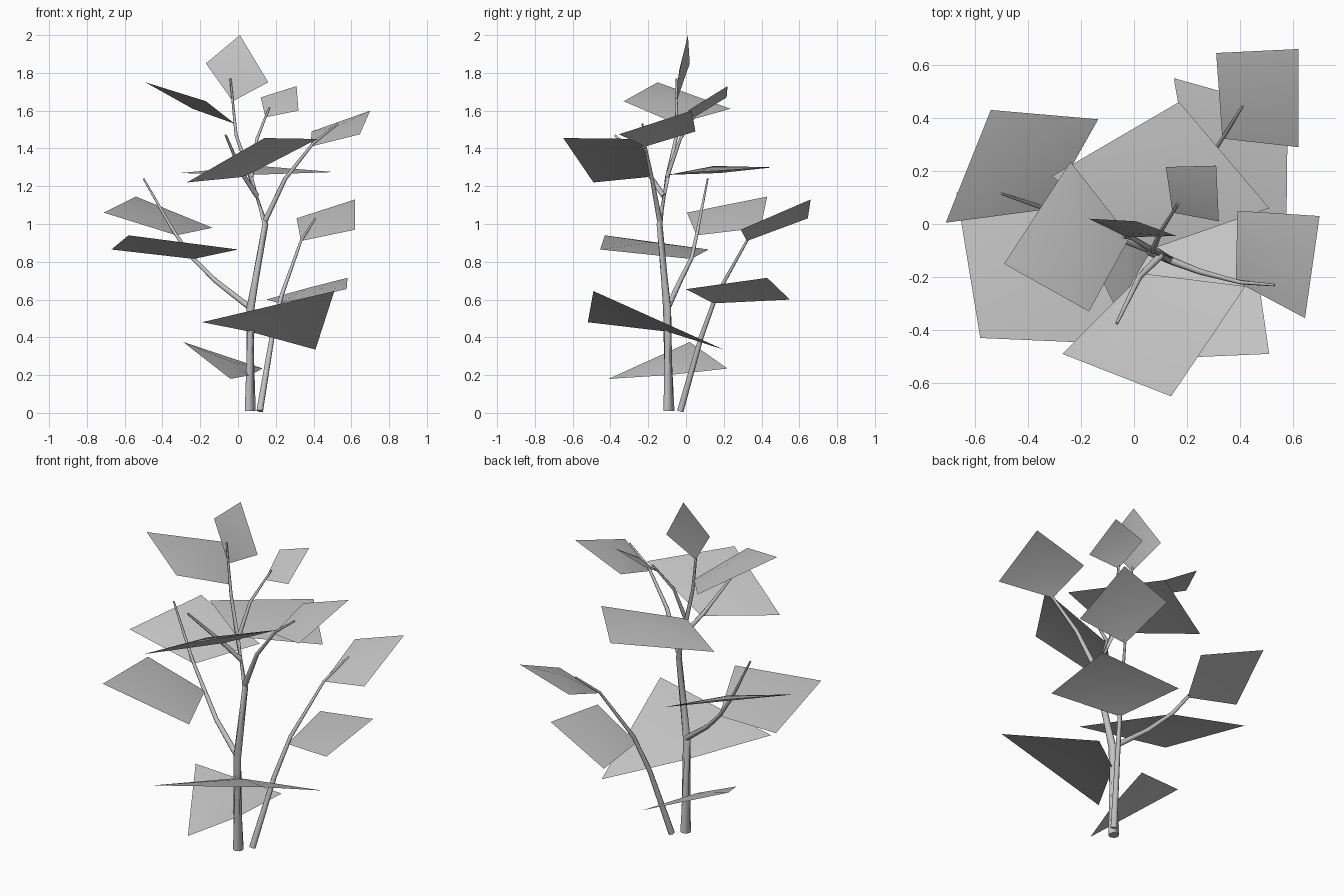
import bpy
import bmesh
from mathutils import Vector

cube = bpy.data.objects.get("Cube")
if cube:
    bpy.data.objects.remove(cube, do_unlink=True)

# One plain grey for the whole plant
grey = bpy.data.materials.new("plain_grey")
grey.use_nodes = True
colour = (0.55, 0.55, 0.55, 1.0)
grey.diffuse_color = colour
grey.node_tree.nodes["Principled BSDF"].inputs["Base Color"].default_value = colour


def add_object(name, bm):
    """Turn a bmesh into a smooth-shaded object."""
    for face in bm.faces:
        face.smooth = True
    mesh = bpy.data.meshes.new(name)
    bm.to_mesh(mesh)
    bm.free()
    mesh.materials.append(grey)
    obj = bpy.data.objects.new(name, mesh)
    bpy.context.collection.objects.link(obj)
    return obj


def branch(name, thick, thin, *path, sides=8):
    """Tapered tube along a path, closed at both ends; returns the path."""
    points = [Vector(p) for p in path]
    bm = bmesh.new()
    rings = []
    length = sum((b - a).length for a, b in zip(points, points[1:]))
    travelled = 0.0
    for i, point in enumerate(points):
        before, after = points[max(i - 1, 0)], points[min(i + 1, len(points) - 1)]
        travelled += (point - before).length
        radius = thick + (thin - thick) * travelled / length
        turn = (after - before).to_track_quat('Z', 'Y')
        ring = bmesh.ops.create_circle(bm, segments=sides, radius=radius)["verts"]
        for vert in ring:
            vert.co = point + turn @ vert.co
        rings.append(ring)
    for low, high in zip(rings, rings[1:]):
        for k in range(sides):
            n = (k + 1) % sides
            bm.faces.new((low[k], low[n], high[n], high[k]))
    caps = [bm.faces.new(rings[0][::-1]), bm.faces.new(rings[-1])]
    bmesh.ops.recalc_face_normals(bm, faces=bm.faces)
    for cap in caps:
        bmesh.ops.split_edges(bm, edges=list(cap.edges))
    add_object(name, bm)
    return points


def point_at(path, height):
    """Point on a branch at the given height."""
    for a, b in zip(path, path[1:]):
        if a.z <= height <= b.z:
            return a.lerp(b, (height - a.z) / (b.z - a.z))
    return path[-1]


def leaf(name, path, at, tip, left, right):
    """Four-cornered leaf, one corner on its branch, gently domed upward."""
    corners = [point_at(path, at), Vector(right), Vector(tip), Vector(left)]
    long_way = corners[2] - corners[0]
    normal = long_way.cross(corners[3] - corners[1]).normalized()
    if normal.z < 0:
        normal.negate()
        corners.reverse()
    middle = sum(corners, Vector()) / len(corners) + normal * long_way.length * 0.055
    bm = bmesh.new()
    rim = [bm.verts.new(c) for c in corners]
    centre = bm.verts.new(middle)
    for a, b in zip(rim, rim[1:] + rim[:1]):
        bm.faces.new((a, b, centre))
    add_object(name, bm)


# Stems and branches, from the ground up
trunk = branch("trunk", 0.029, 0.005,
               (0.065, -0.09, 0.01), (0.065, -0.1, 0.55), (0.145, -0.14, 1.0),
               (0.07, -0.1, 1.24), (-0.01, -0.05, 1.47), (-0.04, -0.05, 1.77))
side_stem = branch("side_stem", 0.018, 0.005,
                   (0.115, -0.03, 0.01), (0.18, 0.08, 0.4), (0.23, 0.16, 0.62),
                   (0.335, 0.325, 0.915), (0.41, 0.445, 1.03))
low_branch = branch("low_branch", 0.016, 0.005,
                    (0.06, -0.095, 0.56), (-0.12, -0.03, 0.7), (-0.24, 0.03, 0.82),
                    (-0.34, 0.06, 0.96), (-0.5, 0.115, 1.24))
outer_branch = branch("outer_branch", 0.015, 0.005,
                      (0.145, -0.14, 1.02), (0.25, -0.18, 1.24),
                      (0.4, -0.22, 1.43), (0.53, -0.23, 1.53))
front_branch = branch("front_branch", 0.014, 0.006,
                      (0.1, -0.12, 1.15), (0.02, -0.2, 1.27), (-0.065, -0.375, 1.47))
upper_branch = branch("upper_branch", 0.012, 0.005,
                      (0.07, -0.1, 1.25), (0.1, -0.03, 1.45), (0.165, 0.075, 1.615))

# Leaves on the trunk
leaf("crown_leaf", trunk, at=1.65, tip=(0.01, 0.01, 2.0),
     left=(-0.17, 0.02, 1.85), right=(0.16, -0.045, 1.75))
leaf("high_leaf", trunk, at=1.53, tip=(-0.49, -0.15, 1.75),
     left=(-0.17, -0.33, 1.65), right=(-0.24, 0.235, 1.61))
leaf("back_leaf", trunk, at=1.26, tip=(0.17, 0.46, 1.3),
     left=(-0.31, 0.18, 1.27), right=(0.51, 0.06, 1.275))
leaf("lower_leaf", trunk, at=0.43, tip=(0.51, -0.49, 0.645),
     left=(-0.19, -0.52, 0.48), right=(0.41, 0.2, 0.335))
leaf("lowest_leaf", trunk, at=0.2, tip=(-0.29, 0.02, 0.375),
     left=(-0.04, -0.41, 0.18), right=(0.13, 0.22, 0.235))

# Leaves on the upper branches
leaf("upper_leaf", upper_branch, at=1.565, tip=(0.31, 0.22, 1.73),
     left=(0.12, 0.215, 1.67), right=(0.32, 0.01, 1.6))
leaf("outer_leaf", outer_branch, at=1.41, tip=(0.7, 0.03, 1.6),
     left=(0.39, 0.05, 1.49), right=(0.645, -0.355, 1.475))
leaf("front_leaf", front_branch, at=1.25, tip=(0.14, -0.65, 1.455),
     left=(-0.27, -0.49, 1.22), right=(0.42, -0.235, 1.45))

# Leaves on the low branch and the side stem
leaf("low_back_leaf", low_branch, at=0.94, tip=(-0.54, 0.43, 1.145),
     left=(-0.71, 0.005, 1.06), right=(-0.135, 0.395, 0.98))
leaf("low_front_leaf", low_branch, at=0.815, tip=(-0.58, -0.43, 0.94),
     left=(-0.67, 0.12, 0.865), right=(0.0, -0.455, 0.865))
leaf("side_upper_leaf", side_stem, at=0.91, tip=(0.62, 0.66, 1.13),
     left=(0.31, 0.645, 1.03), right=(0.62, 0.29, 0.97))
leaf("side_lower_leaf", side_stem, at=0.58, tip=(0.58, 0.43, 0.715),
     left=(0.15, 0.55, 0.6), right=(0.575, 0.0, 0.655))
